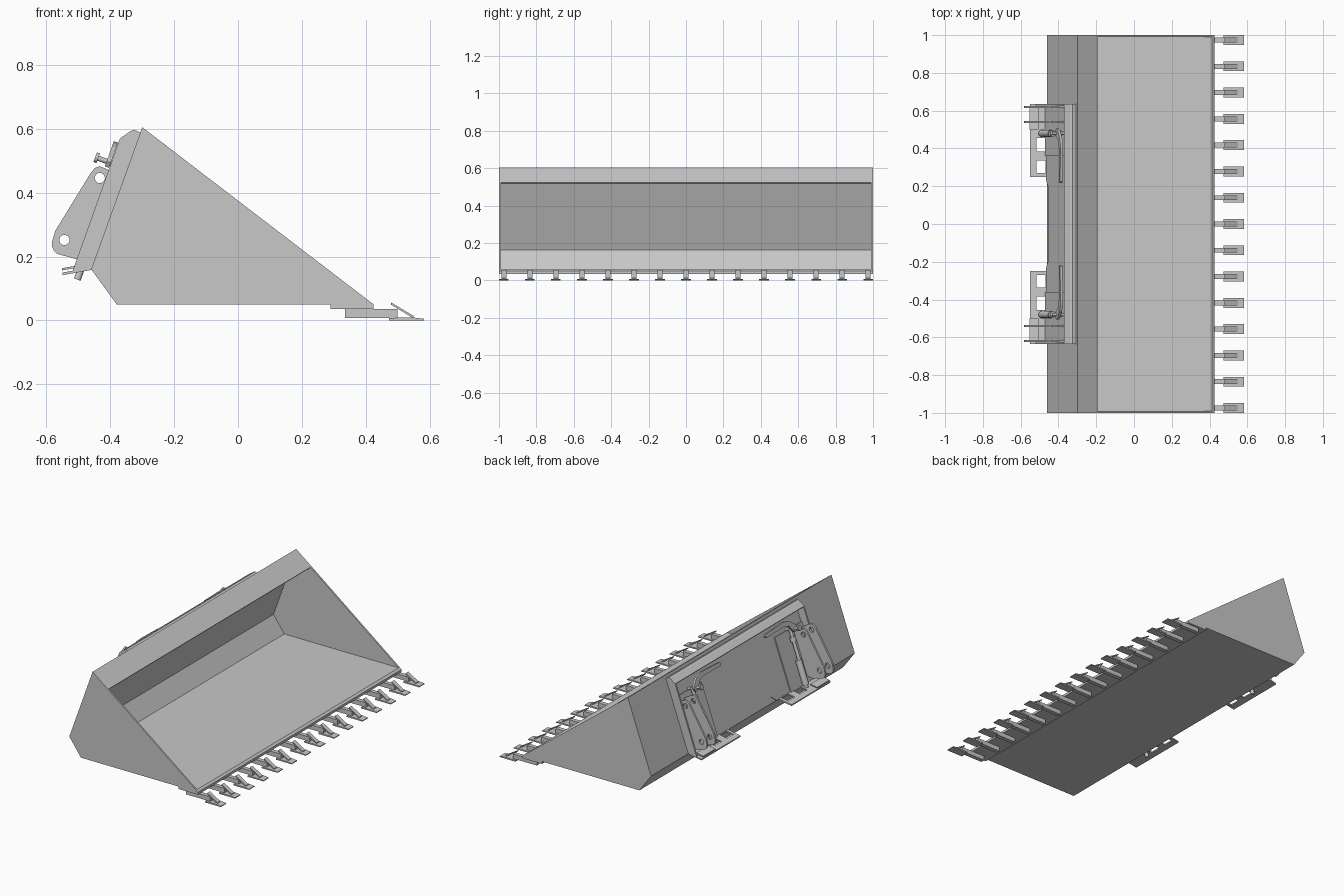
import bpy, bmesh, math
from mathutils import Vector

cube = bpy.data.objects.get("Cube")
if cube:
    bpy.data.objects.remove(cube, do_unlink=True)

steel = bpy.data.materials.new("grey_steel")
steel.use_nodes = True
GREY = (0.58, 0.58, 0.58, 1)
steel.diffuse_color = GREY
steel.node_tree.nodes["Principled BSDF"].inputs["Base Color"].default_value = GREY

# Local frame on the sloping back: u runs up the slope, w points away from it
FOOT, PEAK = Vector((-0.46, 0.16)), Vector((-0.30, 0.605))
UP = (PEAK - FOOT).normalized()
OUT = Vector((-UP.y, UP.x))


def slope(u, w):
    return FOOT + UP * u + OUT * w


def side(x, z, y):
    return Vector((x, y, z))


def mount_side(u, w, y):
    p = slope(u, w)
    return Vector((p.x, y, p.y))


def mount_face(u, y, w):
    return mount_side(u, w, y)


def mount_end(w, y, u):
    return mount_side(u, w, y)


def lip_plan(x, y, t):
    return Vector((x, y, 0.153 + (x + 0.51) * 0.18 + t))


def prism(name, loops, lo, hi, place, mirror=False, smooth=False):
    """Fill flat outlines (later loops are holes), extrude, then place."""
    bm = bmesh.new()
    for loop in loops:
        vs = [bm.verts.new((p[0], p[1], lo)) for p in loop]
        for i, v in enumerate(vs):
            bm.edges.new((v, vs[i - 1]))
    if len(loops) == 1:
        bm.faces.new(bm.verts)
    else:
        bmesh.ops.triangle_fill(bm, edges=bm.edges[:], use_beauty=True, normal=(0, 0, 1))
    ext = bmesh.ops.extrude_face_region(bm, geom=bm.faces[:], use_keep_orig=True)
    for v in ext["geom"]:
        if isinstance(v, bmesh.types.BMVert):
            v.co.z = hi
    for v in bm.verts:
        v.co = place(*v.co)
    bmesh.ops.recalc_face_normals(bm, faces=bm.faces[:])
    mesh = bpy.data.meshes.new(name)
    bm.to_mesh(mesh)
    bm.free()
    mesh.materials.append(steel)
    ob = bpy.data.objects.new(name, mesh)
    bpy.context.collection.objects.link(ob)
    if mirror:
        ob.modifiers.new("other_side", "MIRROR").use_axis = (False, True, False)
    if smooth:
        bpy.ops.object.select_all(action="DESELECT")
        ob.select_set(True)
        bpy.context.view_layer.objects.active = ob
        bpy.ops.object.shade_smooth_by_angle()
    return ob


def rect(a0, a1, b0, b1):
    return [(a0, b0), (a1, b0), (a1, b1), (a0, b1)]


def circle(a, b, r, n=20):
    return [(a + r * math.cos(math.tau * i / n), b + r * math.sin(math.tau * i / n))
            for i in range(n)]


# Bucket: end plates and bent sheet shell
prism("end_plate", [[(-0.30, 0.605), (0.425, 0.05), (-0.38, 0.05), (-0.46, 0.16)]],
      0.99, 1.0, side, mirror=True)
prism("shell", [[(0.425, 0.05), (-0.38, 0.05), (-0.46, 0.16), (-0.30, 0.605),
                 (-0.194, 0.524), (-0.20, 0.516), (-0.295, 0.589), (-0.449, 0.162),
                 (-0.375, 0.06), (0.412, 0.06)]], -0.99, 0.99, side)
prism("cutting_edge", [rect(0.29, 0.425, 0.035, 0.05)], -1.0, 1.0, side)

# Teeth along the cutting edge
TEETH = 15
for i in range(TEETH):
    y = -0.974 + 1.948 * i / (TEETH - 1)
    prism("tooth_shank", [rect(0.335, 0.50, 0.008, 0.036)], y - 0.013, y + 0.013, side)
    prism("tooth_tip", [[(0.473, 0.0), (0.582, 0.0), (0.582, 0.005), (0.55, 0.009),
                         (0.473, 0.008)]], y - 0.026, y + 0.026, side)
    prism("tooth_wedge", [[(0.48, 0.049), (0.48, 0.056), (0.55, 0.014), (0.55, 0.006)]],
          y - 0.013, y + 0.013, side)

# Coupler frame: flanks, hood and notched back plate
prism("frame_flank", [[(0, 0), (-0.03, 0.053), (0.416, 0.054), (0.45, 0.03),
                       (0.457, 0.021), (0.455, 0)]], 0.625, 0.635, mount_side, mirror=True)
prism("frame_hood", [[(0.455, 0), (0.457, 0.021), (0.45, 0.03), (0.416, 0.054),
                      (0.41, 0.046), (0.444, 0.022), (0.445, 0)]], -0.635, 0.635, mount_side)
prism("frame_back", [[(0, -0.63), (0.45, -0.63), (0.45, 0.63), (0, 0.63), (0, 0.23),
                      (0.035, 0.19), (0.035, -0.19), (0, -0.23)]], 0, 0.005, mount_face)
prism("doubler_plate", [rect(0.0, 0.33, 0.36, 0.63)], 0.004, 0.012, mount_face, mirror=True)

# Pin ears with two holes each
ear = [(-0.50, 0.19), (-0.565, 0.208), (-0.576, 0.217), (-0.583, 0.232), (-0.582, 0.248),
       (-0.573, 0.28), (-0.462, 0.461), (-0.449, 0.477), (-0.433, 0.483), (-0.411, 0.474),
       (-0.36, 0.44), (-0.445, 0.20)]
for y in (0.54, 0.62):
    prism("pin_ear", [ear, circle(-0.544, 0.252, 0.016), circle(-0.433, 0.446, 0.016)],
          y - 0.006, y + 0.006, side, mirror=True)

# Lower lips with latch windows
prism("lower_lip", [rect(-0.55, -0.455, 0.25, 0.635), rect(-0.515, -0.468, 0.27, 0.335),
                    rect(-0.515, -0.468, 0.385, 0.455)], -0.004, 0.004, lip_plan, mirror=True)
prism("lip_stiffener", [rect(-0.552, -0.505, 0.50, 0.62)], 0.011, 0.018, lip_plan, mirror=True)

# Latch: pin, rod, pivot bolt and hand lever
Y = 0.48
prism("latch_pin", [circle(0.03, Y, 0.011)], -0.045, 0.03, mount_end, True, True)
prism("latch_sleeve", [circle(0.03, Y, 0.019)], 0.0, 0.15, mount_end, True, True)
prism("latch_rod", [circle(0.035, Y, 0.01)], 0.15, 0.34, mount_end, True, True)
prism("latch_collar", [circle(0.035, Y, 0.017)], 0.26, 0.29, mount_end, True, True)
prism("pivot_bolt", [circle(0.335, Y, 0.008)], 0.005, 0.10, mount_face, True, True)
prism("pivot_bolt_head", [circle(0.335, Y, 0.016)], 0.097, 0.107, mount_face, True, True)
prism("hand_lever", [[(0.318, 0.47), (0.318, 0.495), (0.335, 0.505), (0.352, 0.50),
                      (0.385, 0.46), (0.398, 0.43), (0.402, 0.40), (0.395, 0.225),
                      (0.385, 0.217), (0.374, 0.225), (0.376, 0.40), (0.365, 0.44)]],
      0.055, 0.069, mount_face, mirror=True)
